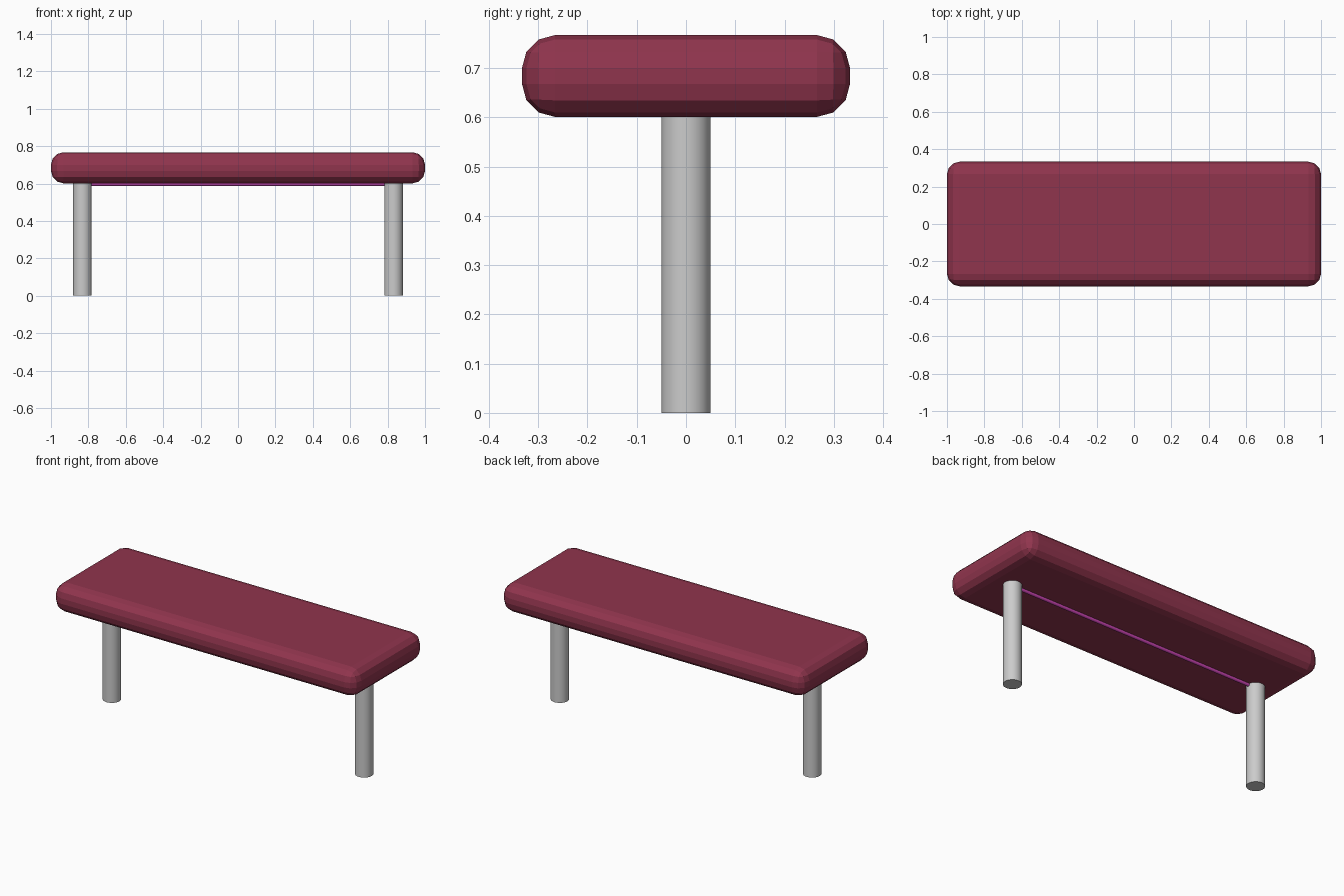
import bpy
import math

if "Cube" in bpy.data.objects:
    bpy.data.objects.remove(bpy.data.objects["Cube"])


def paint(obj, name, color):
    mat = bpy.data.materials.new(name)
    mat.diffuse_color = color
    mat.use_nodes = True
    mat.node_tree.nodes["Principled BSDF"].inputs["Base Color"].default_value = mat.diffuse_color
    obj.data.materials.append(mat)


def cylinder(name, radius, depth, location, rotation=(0, 0, 0), sides=32):
    bpy.ops.mesh.primitive_cylinder_add(vertices=sides, radius=radius, depth=depth,
                                        location=location, rotation=rotation)
    obj = bpy.context.object
    obj.name = name
    bpy.ops.object.shade_smooth_by_angle(angle=math.radians(40))
    return obj


# Padded seat with faceted rounded edges
bpy.ops.mesh.primitive_cube_add(size=1, location=(0, 0, 0.684))
seat = bpy.context.object
seat.name = "seat"
seat.scale = (2.0, 0.666, 0.166)
bpy.ops.object.transform_apply(location=False, rotation=False, scale=True)
bevel = seat.modifiers.new("rounded edges", 'BEVEL')
bevel.width = 0.067
bevel.segments = 3
paint(seat, "dark red", (0.28, 0.035, 0.075, 1))

# Two round legs
for side, x in (("left", -0.832), ("right", 0.832)):
    cylinder(side + "_leg", 0.05, 0.61, (x, 0, 0.305))

# Thin light strip under the seat, running from leg to leg
strip = cylinder("light_strip", 0.01, 1.6, (0, 0, 0.597), (0, math.pi / 2, 0), 12)
paint(strip, "magenta", (0.6, 0.06, 0.45, 1))
